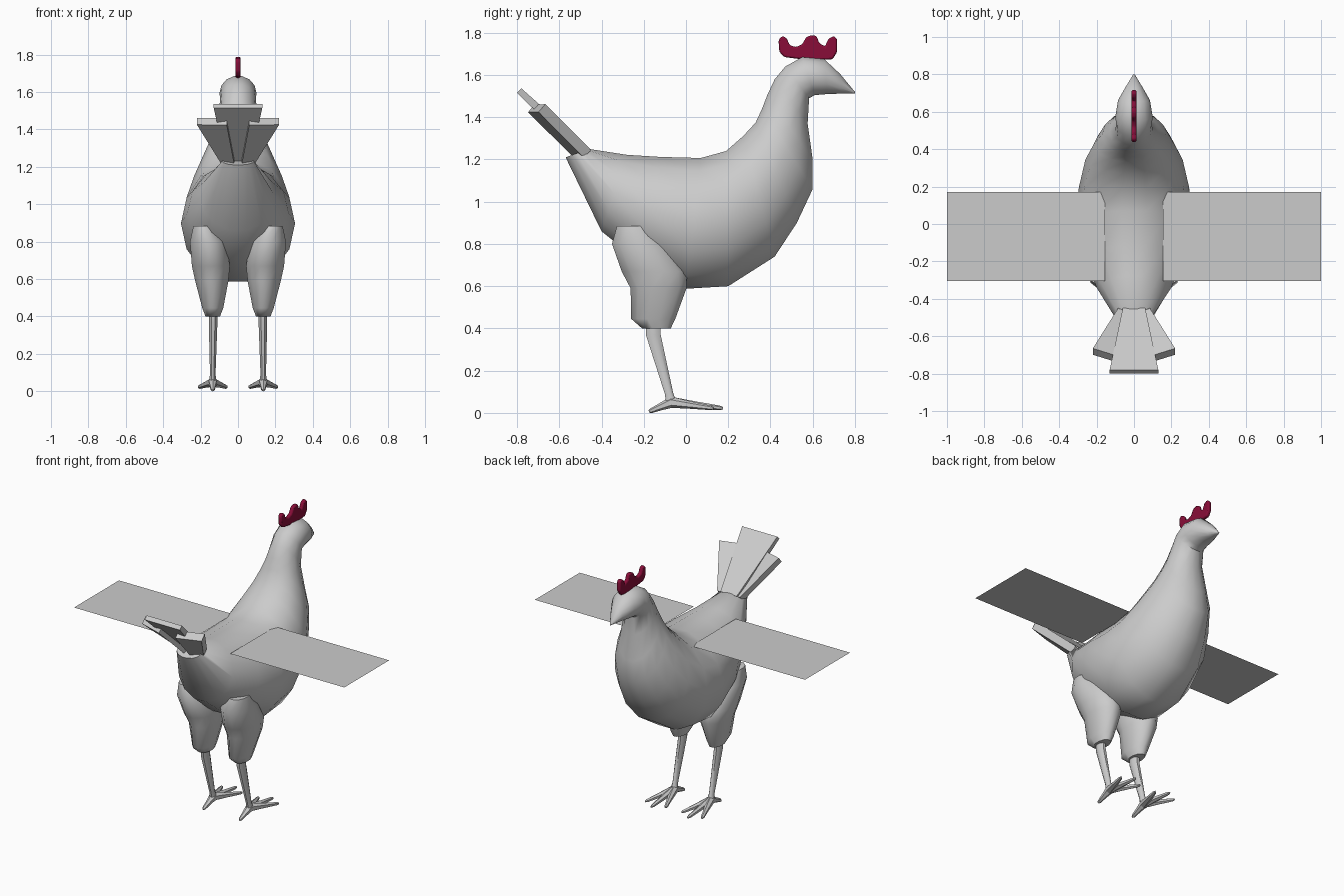
import bpy, bmesh, math
from mathutils import Vector

if "Cube" in bpy.data.objects:
    bpy.data.objects.remove(bpy.data.objects["Cube"])


def material(name, col):
    m = bpy.data.materials.new(name)
    m.diffuse_color = (*col, 1)
    m.use_nodes = True
    m.node_tree.nodes["Principled BSDF"].inputs["Base Color"].default_value = m.diffuse_color
    return m


GREY = material("pale grey", (0.6, 0.6, 0.6))
RED = material("dark red", (0.25, 0.004, 0.04))


def finish(bm, name, mat, smooth=None):
    bmesh.ops.recalc_face_normals(bm, faces=bm.faces)
    me = bpy.data.meshes.new(name)
    bm.to_mesh(me)
    bm.free()
    me.materials.append(mat)
    ob = bpy.data.objects.new(name, me)
    bpy.context.collection.objects.link(ob)
    if smooth:
        bpy.ops.object.select_all(action='DESELECT')
        ob.select_set(True)
        bpy.context.view_layer.objects.active = ob
        bpy.ops.object.shade_smooth_by_angle(angle=math.radians(smooth))
    return ob


def loft(bm, rings):
    """Skin a list of equal-sized rings and close both ends."""
    loops = [[bm.verts.new(p) for p in r] for r in rings]
    n = len(loops[0])
    for a, b in zip(loops, loops[1:]):
        for i in range(n):
            j = (i + 1) % n
            bm.faces.new((a[i], a[j], b[j], b[i]))
    bm.faces.new(loops[0][::-1])
    bm.faces.new(loops[-1])


def ring(c, u, v, n):
    """Ellipse around c with half axes u and v."""
    return [Vector(c) + Vector(u) * math.cos(t) + Vector(v) * math.sin(t)
            for t in (2 * math.pi * (i + 0.5) / n for i in range(n))]


# Body, neck, head and beak: (top y, top z, bottom y, bottom z, half width)
spine = [(-0.46, 1.25, -0.57, 1.21, 0.085), (-0.28, 1.222, -0.40, 0.86, 0.20),
         (-0.12, 1.212, -0.20, 0.70, 0.27), (0.07, 1.207, 0.00, 0.588, 0.305),
         (0.19, 1.24, 0.20, 0.60, 0.295), (0.27, 1.31, 0.42, 0.74, 0.26),
         (0.33, 1.375, 0.525, 0.90, 0.215), (0.36, 1.44, 0.60, 1.06, 0.17),
         (0.385, 1.505, 0.60, 1.20, 0.13), (0.42, 1.58, 0.576, 1.37, 0.102),
         (0.47, 1.64, 0.583, 1.49, 0.096), (0.55, 1.685, 0.61, 1.505, 0.099),
         (0.655, 1.675, 0.67, 1.51, 0.085), (0.73, 1.605, 0.735, 1.512, 0.045),
         (0.80, 1.52, 0.80, 1.512, 0.004)]
bm = bmesh.new()
rings = []
for ty, tz, by, bz, w in spine:
    mid = Vector((0, (ty + by) / 2, (tz + bz) / 2))
    half = Vector((0, (ty - by) / 2, (tz - bz) / 2)) / math.cos(math.pi / 14)
    rings.append(ring(mid, half, (w, 0, 0), 14))
loft(bm, rings)
finish(bm, "body", GREY, 50)

# Comb: side outline thickened and rounded
outline = [(0.465, 1.685), (0.442, 1.71), (0.438, 1.765), (0.455, 1.785), (0.477, 1.775),
           (0.49, 1.742), (0.52, 1.732), (0.55, 1.745), (0.57, 1.78), (0.60, 1.79),
           (0.62, 1.782), (0.63, 1.752), (0.658, 1.735), (0.675, 1.772), (0.70, 1.785),
           (0.716, 1.77), (0.716, 1.71), (0.695, 1.675), (0.60, 1.668)]
bm = bmesh.new()
loft(bm, [[(x, y, z) for y, z in outline] for x in (-0.013, 0.013)])
comb = finish(bm, "comb", RED, 60)
bev = comb.modifiers.new("round", 'BEVEL')
bev.width, bev.segments = 0.008, 2

# Tail: tapered boards given by root corners, end corners and thickness
down = Vector((0, -0.68, -0.73))


def feather(name, a, b, c, d, t0, t1):
    bm = bmesh.new()
    quads = []
    for p, q, t in ((a, b, t0), (c, d, t1)):
        p, q = Vector(p), Vector(q)
        quads.append([p, q, q + down * t, p + down * t])
    loft(bm, quads)
    finish(bm, name, GREY)


feather("tail_feather_middle", (-0.06, -0.45, 1.245), (0.06, -0.45, 1.245),
        (-0.13, -0.78, 1.537), (0.13, -0.78, 1.537), 0.05, 0.03)
for s, side in ((-1, "left"), (1, "right")):
    feather("tail_feather_" + side, (s * 0.015, -0.475, 1.225), (s * 0.085, -0.45, 1.245),
            (s * 0.06, -0.715, 1.46), (s * 0.22, -0.665, 1.462), 0.05, 0.05)

    # Wing: a single flat sheet
    bm = bmesh.new()
    bm.faces.new([bm.verts.new((s * x, y, 1.175)) for x, y in
                  ((0.155, -0.305), (1.0, -0.305), (1.0, 0.17), (0.155, 0.17))])
    wing = finish(bm, "wing_" + side, GREY)
    if wing.data.polygons[0].normal.z < 0:
        wing.data.flip_normals()

    # Thigh: (x, y, z, half width, half depth)
    thigh = [(0.135, -0.14, 0.40, 0.04, 0.07), (0.135, -0.155, 0.445, 0.058, 0.108),
             (0.14, -0.13, 0.59, 0.092, 0.137), (0.145, -0.15, 0.67, 0.105, 0.16),
             (0.16, -0.22, 0.80, 0.10, 0.135), (0.185, -0.25, 0.885, 0.055, 0.08)]
    bm = bmesh.new()
    loft(bm, [ring((s * x, y, z), (rx, 0, 0), (0, ry, 0), 12) for x, y, z, rx, ry in thigh])
    finish(bm, "thigh_" + side, GREY, 50)

    # Shank
    bm = bmesh.new()
    loft(bm, [ring((s * x, y, z), (rx, 0, 0), (0, ry, 0), 8) for x, y, z, rx, ry in
              ((0.133, -0.155, 0.43, 0.025, 0.038), (0.133, -0.155, 0.37, 0.025, 0.038),
               (0.135, -0.08, 0.09, 0.016, 0.022), (0.135, -0.065, 0.035, 0.025, 0.03))])
    finish(bm, "shank_" + side, GREY, 50)

    # Toes: three forward, one back
    bm = bmesh.new()
    for tx, ty, tz in ((0.135, 0.175, 0.022), (0.21, 0.13, 0.022),
                       (0.06, 0.13, 0.022), (0.135, -0.175, 0.006)):
        root, tip = Vector((s * 0.135, -0.07, 0.05)), Vector((s * tx, ty, tz))
        ax = (tip - root).normalized()
        u = ax.cross(Vector((0, 0, 1))).normalized()
        v = u.cross(ax)
        loft(bm, [ring(root.lerp(tip, f), u * r, v * r, 6)
                  for f, r in ((0, 0.026), (0.5, 0.017), (0.93, 0.011), (1, 0.006))])
    finish(bm, "toes_" + side, GREY, 50)
